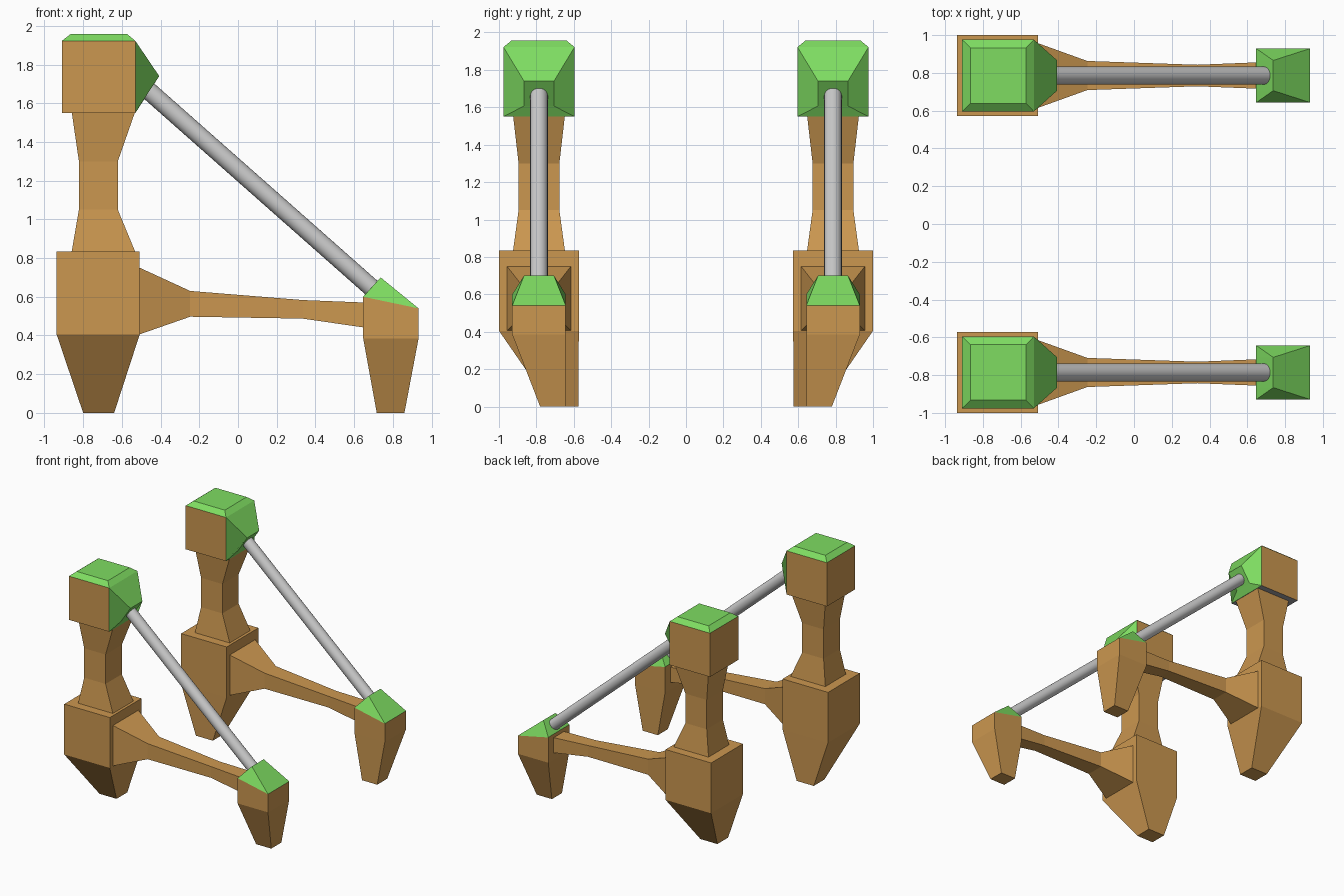
import bpy, bmesh
from math import radians
from mathutils import Vector

if "Cube" in bpy.data.objects:
    bpy.data.objects.remove(bpy.data.objects["Cube"])

CY = -0.786  # centre line of the front frame


def material(name, rgb):
    m = bpy.data.materials.new(name)
    m.diffuse_color = (*rgb, 1)
    m.use_nodes = True
    m.node_tree.nodes["Principled BSDF"].inputs["Base Color"].default_value = m.diffuse_color
    return m


WOOD = material("wood", (0.60, 0.31, 0.08))
GREEN = material("green", (0.21, 0.72, 0.12))
GREY = material("underside_grey", (0.35, 0.35, 0.37))


def finish(name, bm, mats):
    """Turn a bmesh into an object, mirrored to the back frame."""
    bmesh.ops.recalc_face_normals(bm, faces=bm.faces)
    me = bpy.data.meshes.new(name)
    bm.to_mesh(me)
    bm.free()
    for m in mats:
        me.materials.append(m)
    ob = bpy.data.objects.new(name, me)
    bpy.context.collection.objects.link(ob)
    ob.modifiers.new("Mirror", 'MIRROR').use_axis = (False, True, False)
    return ob


def loft(name, rings, mat, extra=()):
    """Skin a row of equal-length point rings and cap both ends."""
    bm = bmesh.new()
    vs = [[bm.verts.new(p) for p in ring] for ring in rings]
    n = len(rings[0])
    for a, b in zip(vs, vs[1:]):
        for i in range(n):
            j = (i + 1) % n
            bm.faces.new((a[i], a[j], b[j], b[i]))
    first = bm.faces.new(vs[0])
    bm.faces.new(vs[-1])
    if extra:
        first.material_index = 1
    return finish(name, bm, (mat, *extra))


def rect_z(x0, x1, y0, y1, z, z_right=None):
    """Rectangle lying flat; z_right tilts its +x edge."""
    zr = z if z_right is None else z_right
    return [(x0, y0, z), (x1, y0, zr), (x1, y1, zr), (x0, y1, z)]


def rect_x(x, half_y, z0, z1):
    return [(x, CY - half_y, z0), (x, CY + half_y, z0),
            (x, CY + half_y, z1), (x, CY - half_y, z1)]


# Rear foot block, tapering toward the inner side at the ground
loft("rear_foot", [rect_z(-0.80, -0.64, -0.72, -0.576, 0),
                   rect_z(-0.937, -0.508, -1.0, -0.573, 0.405),
                   rect_z(-0.937, -0.508, -1.0, -0.573, 0.834)], WOOD)

# Waisted upright post
post = [(-0.86, -0.53, 0.139, 0.83), (-0.822, -0.621, 0.109, 1.05),
        (-0.822, -0.621, 0.109, 1.30), (-0.86, -0.53, 0.139, 1.56)]
loft("post", [rect_z(a, b, CY - h, CY + h, z) for a, b, h, z in post], WOOD)

# Head block, with a bevelled green top
H = 0.19
loft("head", [rect_z(-0.91, -0.53, CY - H, CY + H, z) for z in (1.55, 1.922)],
     WOOD, (GREY,))
loft("head_cap", [rect_z(-0.91, -0.53, CY - H, CY + H, 1.922),
                  rect_z(-0.866, -0.572, CY - 0.147, CY + 0.147, 1.957)], GREEN)

# Green socket on the head, its end face turned toward the rod
socket_end = [(-0.495, CY - 0.08, 1.607), (-0.495, CY + 0.08, 1.607),
              (-0.407, CY + 0.08, 1.74), (-0.407, CY - 0.08, 1.74)]
loft("head_socket", [rect_x(-0.53, H, 1.55, 1.922), socket_end], GREEN)

# Horizontal arm
arm = [(-0.508, 0.171, 0.406, 0.75), (-0.247, 0.077, 0.497, 0.63),
       (0.335, 0.057, 0.487, 0.583), (0.66, 0.07, 0.44, 0.57)]
loft("arm", [rect_x(*s) for s in arm], WOOD)

# Front foot with a sloping top
loft("front_foot", [rect_z(0.717, 0.86, -0.78, -0.645, 0),
                    rect_z(0.647, 0.933, -0.929, -0.643, 0.385),
                    rect_z(0.647, 0.933, -0.929, -0.643, 0.60, 0.54)], WOOD)

# Green wedge cap on the front foot
bm = bmesh.new()
v = [bm.verts.new(p) for p in rect_z(0.647, 0.933, -0.929, -0.643, 0.60, 0.54)
     + [(0.647, CY - 0.08, 0.602), (0.737, CY - 0.08, 0.70),
        (0.737, CY + 0.08, 0.70), (0.647, CY + 0.08, 0.602)]]
for f in ((0, 1, 5), (0, 5, 4), (3, 6, 2), (3, 7, 6), (1, 2, 6, 5),
          (4, 5, 6, 7), (0, 4, 7, 3), (0, 3, 2, 1)):
    bm.faces.new([v[i] for i in f])
finish("front_foot_cap", bm, (GREEN,))

# Round diagonal rod
a, b = Vector((-0.47, CY, 1.672)), Vector((0.70, CY, 0.638))
bm = bmesh.new()
bmesh.ops.create_cone(bm, cap_ends=True, segments=24, radius1=0.047,
                      radius2=0.047, depth=(b - a).length)
bm.transform((b - a).to_track_quat('Z', 'Y').to_matrix().to_4x4())
bmesh.ops.translate(bm, verts=bm.verts, vec=(a + b) / 2)
rod = finish("rod", bm, ())
bpy.context.view_layer.objects.active = rod
rod.select_set(True)
bpy.ops.object.shade_smooth_by_angle(angle=radians(40))
